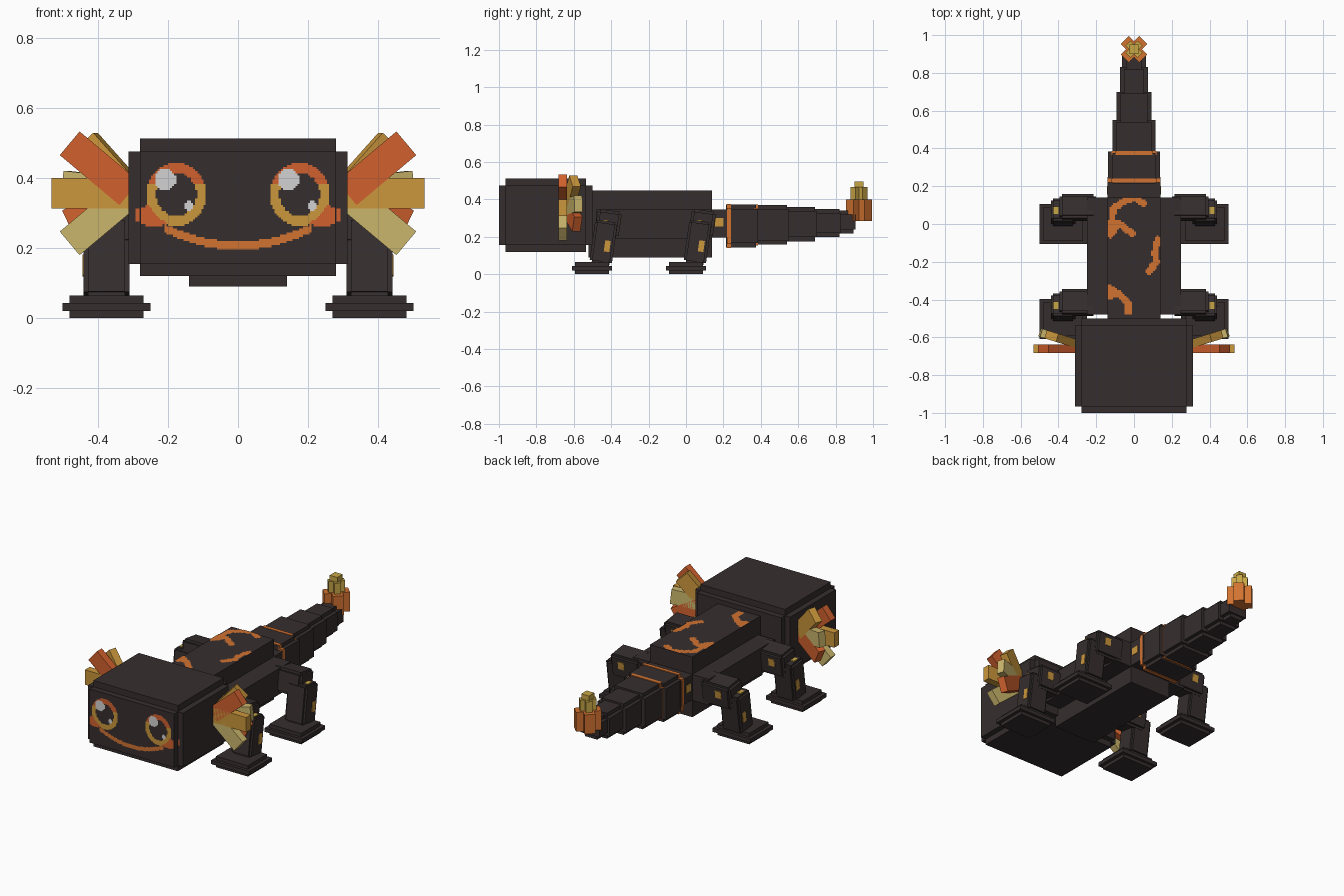
import bpy, bmesh, math
from mathutils import Matrix, Vector

if "Cube" in bpy.data.objects:
    bpy.data.objects.remove(bpy.data.objects["Cube"])


def mat(name, r, g, b):
    m = bpy.data.materials.new(name)
    m.diffuse_color = (r, g, b, 1)
    m.use_nodes = True
    m.node_tree.nodes["Principled BSDF"].inputs["Base Color"].default_value = m.diffuse_color
    return m


DARK = mat("charcoal", 0.037, 0.027, 0.028)
RED = mat("burnt_orange", 0.64, 0.12, 0.027)
OCHRE = mat("ochre", 0.60, 0.31, 0.045)
KHAKI = mat("khaki", 0.60, 0.47, 0.15)
ORANGE = mat("orange", 0.64, 0.17, 0.03)
WHITE = mat("pale_grey", 0.65, 0.65, 0.65)
GOLD = mat("gold", 0.58, 0.38, 0.06)


def finish(name, bm, mats):
    me = bpy.data.meshes.new(name)
    bm.to_mesh(me)
    bm.free()
    for m in mats:
        me.materials.append(m)
    ob = bpy.data.objects.new(name, me)
    bpy.context.collection.objects.link(ob)
    return ob


def add_box(bm, size, M):
    bmesh.ops.create_cube(bm, size=1, matrix=M @ Matrix.Diagonal((*size, 1)))


def box(name, lo, hi, material, step=0, rot=None):
    """Box between two corners; step > 0 notches all twelve edges."""
    lo, hi = Vector(lo), Vector(hi)
    M = Matrix.Translation((lo + hi) / 2) @ (rot or Matrix())
    s = hi - lo
    bm = bmesh.new()
    if step:
        for k in range(3):
            t = Vector([s[i] - (0 if i == k else 2 * step) for i in range(3)])
            add_box(bm, t, M)
    else:
        add_box(bm, s, M)
    return finish(name, bm, [material])


def pixel_plate(name, origin, u, v, nu, nv, px, rule, mats):
    """Square painted cells wherever rule(a, b) gives a material index."""
    bm = bmesh.new()
    o, u, v = Vector(origin), Vector(u), Vector(v)
    for i in range(-nu, nu):
        for j in range(-nv, nv):
            k = rule((i + .5) * px, (j + .5) * px)
            if k is None:
                continue
            f = bm.faces.new([bm.verts.new(o + u * (i + a) * px + v * (j + b) * px)
                              for a, b in ((0, 0), (1, 0), (1, 1), (0, 1))])
            f.material_index = k
    bmesh.ops.remove_doubles(bm, verts=bm.verts, dist=1e-5)
    return finish(name, bm, mats)


def near_path(p, path, w):
    for a, b in zip(path, path[1:]):
        a, b = Vector(a), Vector(b)
        t = max(0, min(1, (p - a).dot(b - a) / (b - a).length_squared))
        if (p - a - (b - a) * t).length < w:
            return True
    return False


# Head
bm = bmesh.new()
for x, y0, y1, z0, z1 in ((.313, -.965, -.535, .155, .475),
                          (.279, -1, -.5, .155, .475),
                          (.279, -.965, -.535, .12, .512)):
    add_box(bm, (2 * x, y1 - y0, z1 - z0), Matrix.Translation((0, (y0 + y1) / 2, (z0 + z1) / 2)))
finish("head", bm, [DARK])


# Eyes: two-tone ring with glints
def eye_rule(a, b):
    r = math.hypot(a / .085, b / .09)
    if math.hypot(a + .032, b - .042) < .031:
        return 2
    if math.hypot(a - .036, b + .034) < .014:
        return 2
    if .68 < r < 1:
        return 0 if b > .028 else 1
    return None


for side, n in ((-1, "left"), (1, "right")):
    pixel_plate(n + "_eye", (side * .176, -1.003, .353), (1, 0, 0), (0, 0, 1), 16, 16, .006,
                eye_rule, [RED, OCHRE, WHITE])
    # Cheek patch
    pixel_plate(n + "_cheek", (side * .24, -1.004, .292), (side, 0, 0), (0, 0, 1), 9, 6, .006,
                lambda a, b: 0 if (a / .05) ** 2 + (b / .03) ** 2 < 1 and a < .039
                and math.hypot(a + .064, b - .061) > .083 else None, [RED])
    pixel_plate(n + "_cheek_edge", (side * .287, -.968, .294), (side, 0, 0), (0, 0, 1), 1, 3, .006,
                lambda a, b: 0, [RED])


# Mouth: smiling arc
def mouth_rule(a, b):
    c = .2 + .045 * (abs(a) / .2) ** 2
    return 0 if abs(a) < .213 and abs(b + .22 - c - .007) < .012 else None


pixel_plate("mouth", (0, -1.003, .22), (1, 0, 0), (0, 0, 1), 37, 8, .006, mouth_rule, [ORANGE])

# Gill fins: front fan and a swept-back second fan
for side, n in ((-1, "left"), (1, "right")):
    for layer, y, length, sweep, fan in (
            ("front", -.66, .222, 0, ((40, RED), (0, OCHRE), (-40, KHAKI))),
            ("back", -.632, .195, 17, ((47, OCHRE), (6, KHAKI), (-27, RED)))):
        for i, (ang, m) in enumerate(fan):
            M = (Matrix.Translation((.31, y, .356))
                 @ Matrix.Rotation(math.radians(sweep), 4, 'Z')
                 @ Matrix.Rotation(math.radians(-ang), 4, 'Y')
                 @ Matrix.Translation((length / 2, 0, 0)))
            bm = bmesh.new()
            add_box(bm, (length, .045, .088), M)
            if side < 0:
                bmesh.ops.scale(bm, vec=(-1, 1, 1), verts=bm.verts)
                bmesh.ops.reverse_faces(bm, faces=bm.faces)
            finish(f"{n}_{layer}_fin_{i}", bm, [m])

# Body: tall core with wide flanks
box("body_core", (-.14, -.52, .09), (.14, .14, .448), DARK)
box("body_flanks", (-.25, -.48, .19), (.25, .14, .345), DARK)
box("tail_base", (-.14, .1, .195), (.14, .25, .345), DARK)

# Back markings
stripes = [[(-.04, .13), (-.11, .08), (-.125, -.06), (-.09, -.01)],
           [(-.04, .13), (.01, .135), (.05, .11)],
           [(-.11, .01), (-.07, -.005), (-.01, -.05)],
           [(.125, -.08), (.11, -.16), (.12, -.2), (.08, -.25)],
           [(-.13, -.34), (-.08, -.37), (-.03, -.42), (-.03, -.47)],
           [(-.13, -.38), (-.08, -.37)]]


def back_rule(a, b):
    p = Vector((a, b - .17))
    return 0 if any(near_path(p, s, .018) for s in stripes) else None


pixel_plate("back_markings", (0, -.17, .451), (1, 0, 0), (0, 1, 0), 14, 31, .01, back_rule, [ORANGE])

# Tail: overlapping segments, each with an orange band at its root
segments = [(.215, .385, .137, .144, .372), (.36, .55, .115, .158, .37),
            (.51, .70, .093, .176, .36), (.65, .83, .075, .198, .35),
            (.79, .905, .063, .218, .342)]
for i, (y0, y1, w, z0, z1) in enumerate(segments):
    st = .022
    box(f"tail_{i}_tall", (-w + st, y0, z0), (w - st, y1 - .01, z1), DARK)
    box(f"tail_{i}_wide", (-w, y0 + .008, z0 + st), (w, y1, z1 - st), DARK)
    e = .004
    box(f"tail_{i}_band_tall", (-w + st - e, y0 + .004, z0 - e), (w - st + e, y0 + .026, z1 + e), ORANGE)
    box(f"tail_{i}_band_wide", (-w - e, y0 + .004, z0 + st - e), (w + e, y0 + .026, z1 - st + e), ORANGE)

# Tail tip: crossed flame petals
for a, n in ((45, "a"), (-45, "b")):
    R = Matrix.Rotation(math.radians(a), 4, 'Z')
    box("tip_outer_" + n, (-.07, .895, .285), (.07, .955, .40), ORANGE, 0, R)
    box("tip_inner_" + n, (-.045, .907, .30), (.045, .943, .465), GOLD, 0, R)
box("tip_core", (-.025, .9, .30), (.025, .95, .495), GOLD)

# Legs
tilt = Matrix.Rotation(math.radians(-8), 4, 'X')
for side, n in ((-1, "left"), (1, "right")):
    def span(a, b):
        return min(side * a, side * b), max(side * a, side * b)

    for end, fy in (("front", -.503), ("rear", 0)):
        tag = f"{end}_{n}"
        x0, x1 = span(.25, .5)
        box(tag + "_foot_rim", (x0, fy - .107, .02), (x1, fy + .107, .043), DARK)
        box(tag + "_foot", (x0 + .02, fy - .09, 0), (x1 - .02, fy + .09, .065), DARK)
        x0, x1 = span(.31, .44)
        cy = fy + .062
        box(tag + "_shin", (x0, cy - .06, .055), (x1, cy + .06, .285), DARK, .012, tilt)
        x0, x1 = span(.2, .395)
        box(tag + "_shoulder", (x0, cy - .04, .2), (x1, cy + .09, .342), DARK, .014, tilt)
        # Glowing spots on knee, shin side and shoulder back
        x0, x1 = span(.4, .425)
        box(tag + "_knee_spot", (x0, cy - .01, .284), (x1, cy + .03, .29), GOLD)
        x0, x1 = span(.437, .443)
        box(tag + "_shin_spot", (x0, cy + .005, .12), (x1, cy + .035, .18), OCHRE, 0, tilt)
        x0, x1 = span(.3, .34)
        box(tag + "_shoulder_spot", (x0, cy + .088, .255), (x1, cy + .094, .3), OCHRE, 0, tilt)
    x0, x1 = span(.138, .143)
    box(n + "_tail_base_spot", (x0, .155, .255), (x1, .2, .3), OCHRE)
